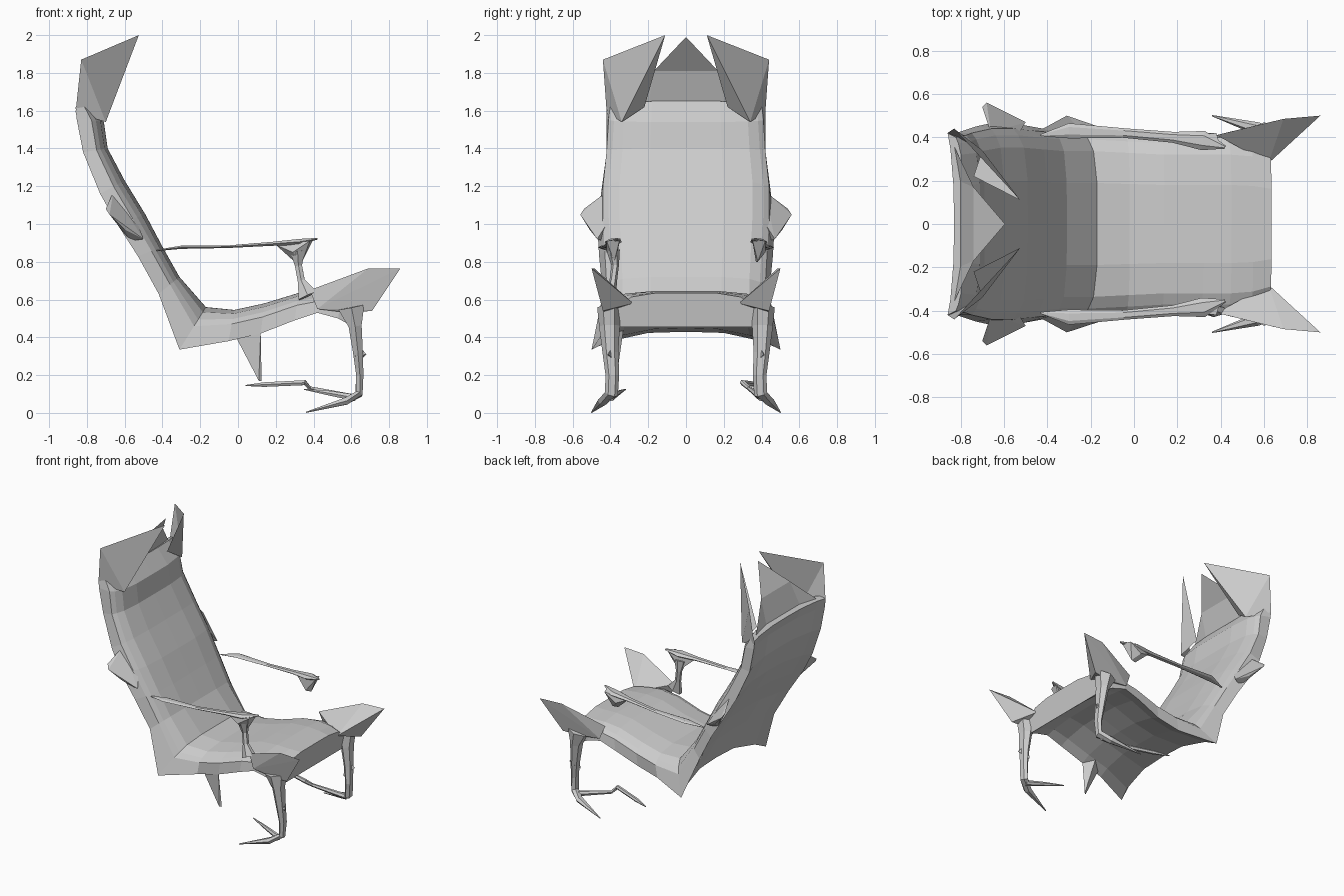
import bpy, bmesh, math
from mathutils import Vector


def finish(name, bm, mirror=False, closed=True):
    if closed:
        bmesh.ops.recalc_face_normals(bm, faces=bm.faces)
    me = bpy.data.meshes.new(name)
    bm.to_mesh(me)
    bm.free()
    ob = bpy.data.objects.new(name, me)
    bpy.context.collection.objects.link(ob)
    if mirror:
        m = ob.modifiers.new("mirror", 'MIRROR')
        m.use_axis = (False, True, False)
        m.use_mirror_merge = False
    return ob


def loft(name, rings, mirror=False):
    bm = bmesh.new()
    vs = [[bm.verts.new(p) for p in r] for r in rings]
    n = len(vs[0])
    for a, b in zip(vs, vs[1:]):
        for i in range(n):
            j = (i + 1) % n
            bm.faces.new((a[i], a[j], b[j], b[i]))
    bm.faces.new(vs[0])
    bm.faces.new(vs[-1])
    return finish(name, bm, mirror)


def tube(name, pts, mirror=False, sides=6):
    # each point: x, y, z, radius across y, radius in the side plane
    P = [Vector(p[:3]) for p in pts]
    rings = []
    for i, p in enumerate(pts):
        t = (P[min(i + 1, len(P) - 1)] - P[max(i - 1, 0)]).normalized()
        nrm = t.cross(Vector((0, 1, 0))).normalized()
        side = nrm.cross(t)
        rings.append([P[i] + side * p[3] * math.cos(a) + nrm * p[4] * math.sin(a)
                      for a in (2 * math.pi * k / sides for k in range(sides))])
    return loft(name, rings, mirror)


def hull(name, pts, mirror=False):
    bm = bmesh.new()
    for p in pts:
        bm.verts.new(p)
    bmesh.ops.convex_hull(bm, input=bm.verts)
    return finish(name, bm, mirror)


def sheet(name, pts, faces, mirror=False):
    bm = bmesh.new()
    v = [bm.verts.new(p) for p in pts]
    for f in faces:
        bm.faces.new([v[i] for i in f])
    return finish(name, bm, mirror, closed=False)


# Reclined back and seat shell, padded in front and hollow behind:
# inner x z, outer x z, half width at the side, at the rear edge, hollow strength
stations = [
    (-.79, 1.65, -.86, 1.62, .40, .42, 1), (-.71, 1.54, -.855, 1.56, .41, .42, 1),
    (-.69, 1.40, -.82, 1.38, .42, .42, 1),
    (-.60, 1.23, -.73, 1.16, .44, .45, 1), (-.49, 1.05, -.64, 1.00, .44, .47, 1),
    (-.40, .88, -.53, .83, .43, .46, 1), (-.31, .72, -.42, .63, .42, .44, 1),
    (-.17, .56, -.31, .335, .42, .50, 1), (-.02, .545, -.05, .38, .41, .41, 1),
    (.14, .58, .12, .42, .40, .40, 1), (.32, .635, .30, .49, .40, .41, .9),
    (.45, .645, .42, .53, .40, .41, .6), (.55, .64, .53, .50, .39, .40, .3),
    (.635, .635, .61, .455, .36, .37, .0)]
front = [-1, -.93, -.8, -.45, 0, .45, .8, .93, 1]
rear = [1, .82, .4, 0, -.4, -.82, -1]
rings = []
for xi, zi, xo, zo, wi, wo, d in stations:
    a, b = Vector((xi, 0, zi)), Vector((xo, 0, zo))
    ring = [a.lerp(b, .45 * abs(u) ** 6) + Vector((0, u * wi, 0)) for u in front]
    ring += [b.lerp(a, d * .42 * (1 - abs(u) ** 3)) + Vector((0, u * wo, 0)) for u in rear]
    rings.append(ring)
loft("seat_and_back", rings)

# Pointed centre panel of the headrest
sheet("headrest_panel",
      [(-.84, -.38, 1.61), (-.81, -.2, 1.62), (-.81, .2, 1.62), (-.84, .38, 1.61),
       (-.74, -.17, 1.81), (-.74, .17, 1.81), (-.595, 0, 1.99)],
      [(0, 1, 4), (1, 2, 5, 4), (2, 3, 5), (4, 5, 6)])

# Folded headrest wings
sheet("headrest_wing",
      [(-.83, .44, 1.87), (-.525, .11, 2.0), (-.70, .34, 1.54),
       (-.86, .42, 1.59), (-.74, .22, 1.62)],
      [(0, 1, 2), (0, 2, 3), (1, 4, 2)], True)

# Side knuckles on the back
hull("back_side_knuckle",
     [(-.68, .56, 1.05), (-.70, .54, 1.08), (-.60, .51, .97), (-.66, .42, 1.17),
      (-.53, .42, 1.0), (-.50, .47, .92), (-.57, .44, .91)], True)

# Flared front corners of the seat
hull("seat_front_corner",
     [(.86, .5, .765), (.69, .485, .765), (.38, .41, .65), (.62, .28, .58),
      (.71, .44, .54), (.58, .42, .53), (.42, .42, .55)], True)

# Thin armrests with a knob at the front; only one keeps its post
tube("armrest", [(-.43, .41, .86, .004, .004), (-.30, .43, .877, .035, .01),
                 (-.05, .42, .88, .022, .008), (.18, .40, .895, .025, .012),
                 (.32, .385, .905, .045, .018), (.42, .355, .922, .008, .005)], True)
hull("armrest_knob", [(.20, .40, .89), (.40, .35, .92), (.38, .42, .91), (.29, .42, .85),
                      (.30, .37, .80), (.34, .38, .80)], True)
tube("arm_post", [(.315, -.385, .86, .035, .045), (.32, -.375, .78, .02, .022),
                  (.335, -.385, .70, .02, .022), (.37, -.40, .62, .03, .06)])

# Front legs curling back into pointed feet
tube("front_leg", [(.60, .41, .56, .06, .08), (.62, .405, .46, .055, .04),
                   (.635, .40, .32, .042, .03), (.645, .39, .2, .036, .022),
                   (.64, .395, .10, .036, .022), (.57, .44, .062, .03, .022),
                   (.36, .50, .003, .003, .003)], True)
hull("leg_bump", [(.62, .38, .38), (.68, .41, .31), (.62, .36, .25), (.62, .43, .3)], True)

# Rear stretcher on one side, short stub on the other
tube("stretcher", [(.62, .40, .08, .02, .02), (.38, .335, .13, .012, .012),
                   (.355, .30, .16, .015, .015), (.14, .38, .15, .015, .014),
                   (.04, .42, .145, .003, .003)])
tube("stretcher_stub", [(.62, -.40, .08, .02, .02), (.48, -.36, .105, .012, .014),
                        (.35, -.32, .125, .003, .003)])

# Remnant of the rear leg under the seat
hull("rear_leg_spike", [(-.01, -.39, .40), (.12, -.40, .43), (.06, -.33, .45),
                        (.11, -.38, .17), (.125, -.37, .17)])
